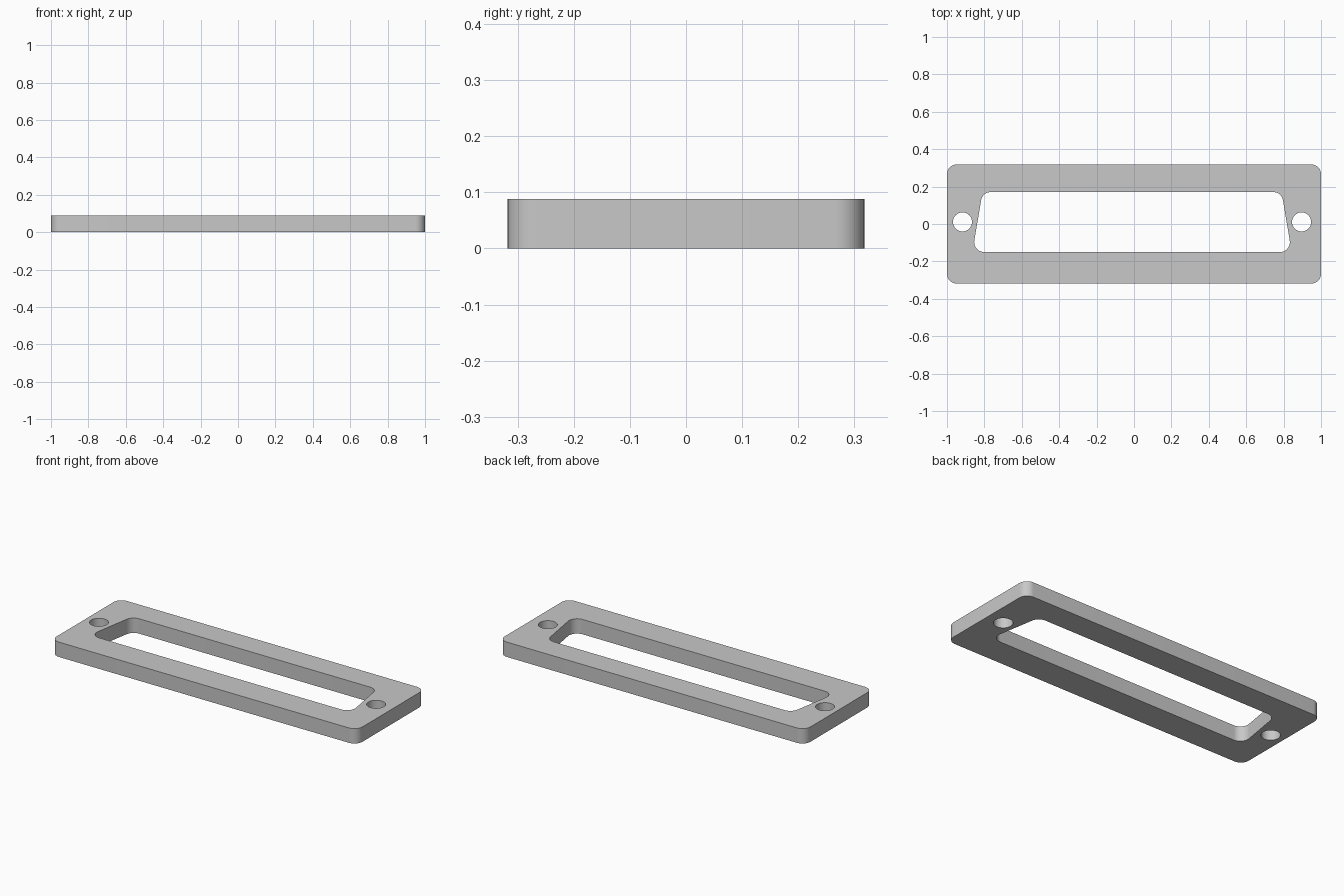
import bpy, bmesh, math
from mathutils import Vector

cube = bpy.data.objects.get("Cube")
if cube:
    bpy.data.objects.remove(cube, do_unlink=True)

THICKNESS = 0.088


def rounded(corners, radius, steps=10):
    """Outline of a convex counter-clockwise polygon with filleted corners."""
    points = []
    for i, corner in enumerate(corners):
        p = Vector(corner)
        a = (Vector(corners[i - 1]) - p).normalized()
        b = (Vector(corners[(i + 1) % len(corners)]) - p).normalized()
        half = a.angle(b) / 2
        centre = p + (a + b).normalized() * radius / math.sin(half)
        start = p + a * radius / math.tan(half) - centre
        sweep = math.pi - 2 * half
        for k in range(steps + 1):
            t = sweep * k / steps
            c, s = math.cos(t), math.sin(t)
            points.append(centre + Vector((start.x * c - start.y * s,
                                           start.x * s + start.y * c)))
    return points


def circle(x, y, radius, sides=40):
    return [Vector((x + radius * math.cos(math.tau * k / sides),
                    y + radius * math.sin(math.tau * k / sides)))
            for k in range(sides)]


# Plate outline, tapered opening and two screw holes
outlines = [
    rounded([(-1, -0.318), (1, -0.318), (1, 0.318), (-1, 0.318)], 0.052),
    rounded([(-0.864, -0.15), (0.843, -0.15), (0.789, 0.171), (-0.81, 0.171)], 0.053),
    circle(-0.917, 0.011, 0.051),
    circle(0.896, 0.011, 0.051),
]

bm = bmesh.new()
edges = []
for outline in outlines:
    verts = [bm.verts.new((p.x, p.y, 0)) for p in outline]
    edges += [bm.edges.new((verts[i - 1], verts[i])) for i in range(len(verts))]
bmesh.ops.triangle_fill(bm, use_beauty=True, use_dissolve=False, edges=edges,
                        normal=(0, 0, 1))

# Raise the flat shape into a solid plate
base = bm.faces[:]
result = bmesh.ops.extrude_face_region(bm, geom=base, use_keep_orig=True)
top = [g for g in result["geom"] if isinstance(g, bmesh.types.BMVert)]
bmesh.ops.translate(bm, verts=top, vec=(0, 0, THICKNESS))
bmesh.ops.recalc_face_normals(bm, faces=bm.faces[:])

mesh = bpy.data.meshes.new("connector_plate")
bm.to_mesh(mesh)
bm.free()
plate = bpy.data.objects.new("connector_plate", mesh)
bpy.context.collection.objects.link(plate)

# Plain grey finish
COLOUR = (0.58, 0.58, 0.58, 1)
grey = bpy.data.materials.new("light grey")
grey.use_nodes = True
grey.diffuse_color = COLOUR
grey.node_tree.nodes["Principled BSDF"].inputs["Base Color"].default_value = COLOUR
mesh.materials.append(grey)

# Smooth fillets and holes, crisp rims
bpy.ops.object.select_all(action="DESELECT")
plate.select_set(True)
bpy.context.view_layer.objects.active = plate
bpy.ops.object.shade_smooth_by_angle(angle=math.radians(30))
